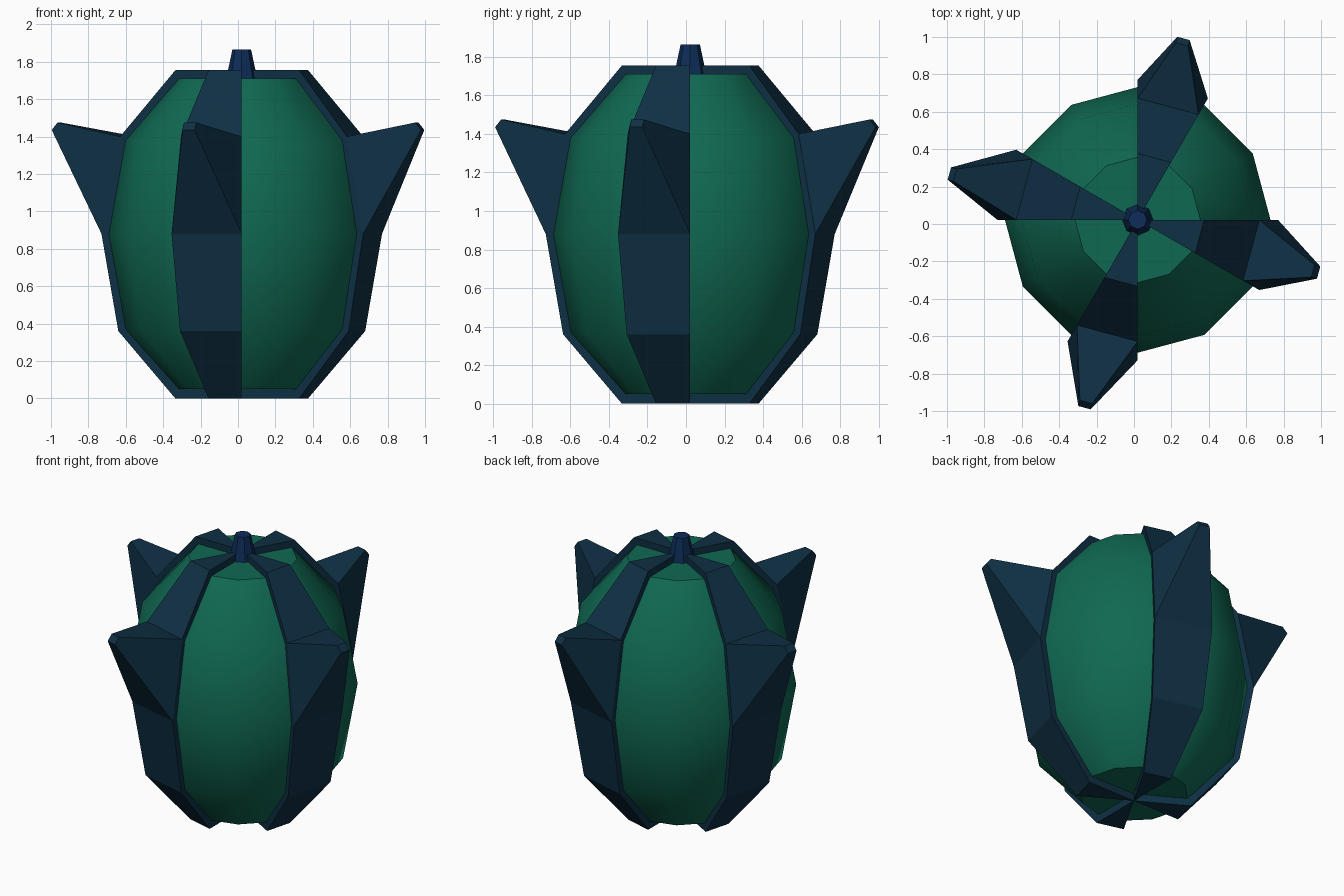
import bpy, bmesh, math
from mathutils import Vector

cube = bpy.data.objects.get("Cube")
if cube:
    bpy.data.objects.remove(cube, do_unlink=True)

CENTER = Vector((0.02, 0.022, 0))
SIDES = 12


def material(name, rgb):
    mat = bpy.data.materials.new(name)
    mat.use_nodes = True
    color = (*rgb, 1)
    mat.diffuse_color = color
    mat.node_tree.nodes["Principled BSDF"].inputs["Base Color"].default_value = color
    return mat


green = material("deep_green", (0.005, 0.14, 0.085))
navy = material("dark_navy", (0.0045, 0.029, 0.058))
blue = material("stem_blue", (0.004, 0.025, 0.095))


def finish(bm, name, mat):
    bmesh.ops.recalc_face_normals(bm, faces=bm.faces[:])
    mesh = bpy.data.meshes.new(name)
    bm.to_mesh(mesh)
    bm.free()
    mesh.materials.append(mat)
    obj = bpy.data.objects.new(name, mesh)
    bpy.context.collection.objects.link(obj)
    return obj


def polar(radius, angle, z):
    return CENTER + Vector((radius * math.cos(angle), radius * math.sin(angle), z))


def lathe(name, profile, sides, mat):
    """Spin a profile of (radius, z) points and cap both ends."""
    bm = bmesh.new()
    rings = [[bm.verts.new(polar(r, math.tau * i / sides, z)) for i in range(sides)]
             for r, z in profile]
    for low, high in zip(rings, rings[1:]):
        for i in range(sides):
            j = (i + 1) % sides
            bm.faces.new((low[i], low[j], high[j], high[i]))
    bm.faces.new(rings[0])
    bm.faces.new(rings[-1])
    return finish(bm, name, mat)


# Rounded body, smooth around and flat on top and bottom
body = lathe("body", [(0.335, 0.05), (0.62, 0.37), (0.71, 0.88), (0.62, 1.38), (0.335, 1.71)],
             SIDES, green)
bpy.context.view_layer.objects.active = body
body.select_set(True)
bpy.ops.object.shade_smooth_by_angle(angle=math.radians(40))
body.select_set(False)

# Tapered stem
lathe("stem", [(0.085, 1.7), (0.05, 1.865)], 8, blue)

# Wedge ribs, each with one panel drawn out into a spike
RIB = [(0.0, 0.0), (0.355, 0.0), (0.66, 0.36), (0.75, 0.88), (0.65, 1.4), (0.355, 1.755), (0.0, 1.755)]
SPIKE_PANEL = 3


def rib(name, start):
    bm = bmesh.new()
    end = start + math.tau / SIDES
    axis = {i: bm.verts.new(polar(0, 0, RIB[i][1])) for i in (0, len(RIB) - 1)}
    edges = [[axis.get(i) or bm.verts.new(polar(r, a, z)) for i, (r, z) in enumerate(RIB)]
             for a in (start, end)]
    for side in edges:
        bm.faces.new(side)
    a, b = edges
    for i in range(len(RIB) - 1):
        base = list(dict.fromkeys((a[i], b[i], b[i + 1], a[i + 1])))
        if i != SPIKE_PANEL:
            bm.faces.new(base)
            continue
        mid = (start + end) / 2
        out = Vector((math.cos(mid), math.sin(mid), 0))
        across = Vector((-out.y, out.x, 0)) * 0.034
        low = out * 1.022 + Vector((0.0, 0.005, 1.435))
        high = out * 0.99 + Vector((0.0, 0.005, 1.475))
        tip = [bm.verts.new(p) for p in (low - across, low + across, high + across, high - across)]
        bm.faces.new(tip)
        for k in range(4):
            n = (k + 1) % 4
            bm.faces.new((base[k], base[n], tip[n], tip[k]))
    finish(bm, name, navy)


for k, place in enumerate(("left", "back", "right", "front")):
    rib(place + "_rib", math.radians(90 * k - 30))
